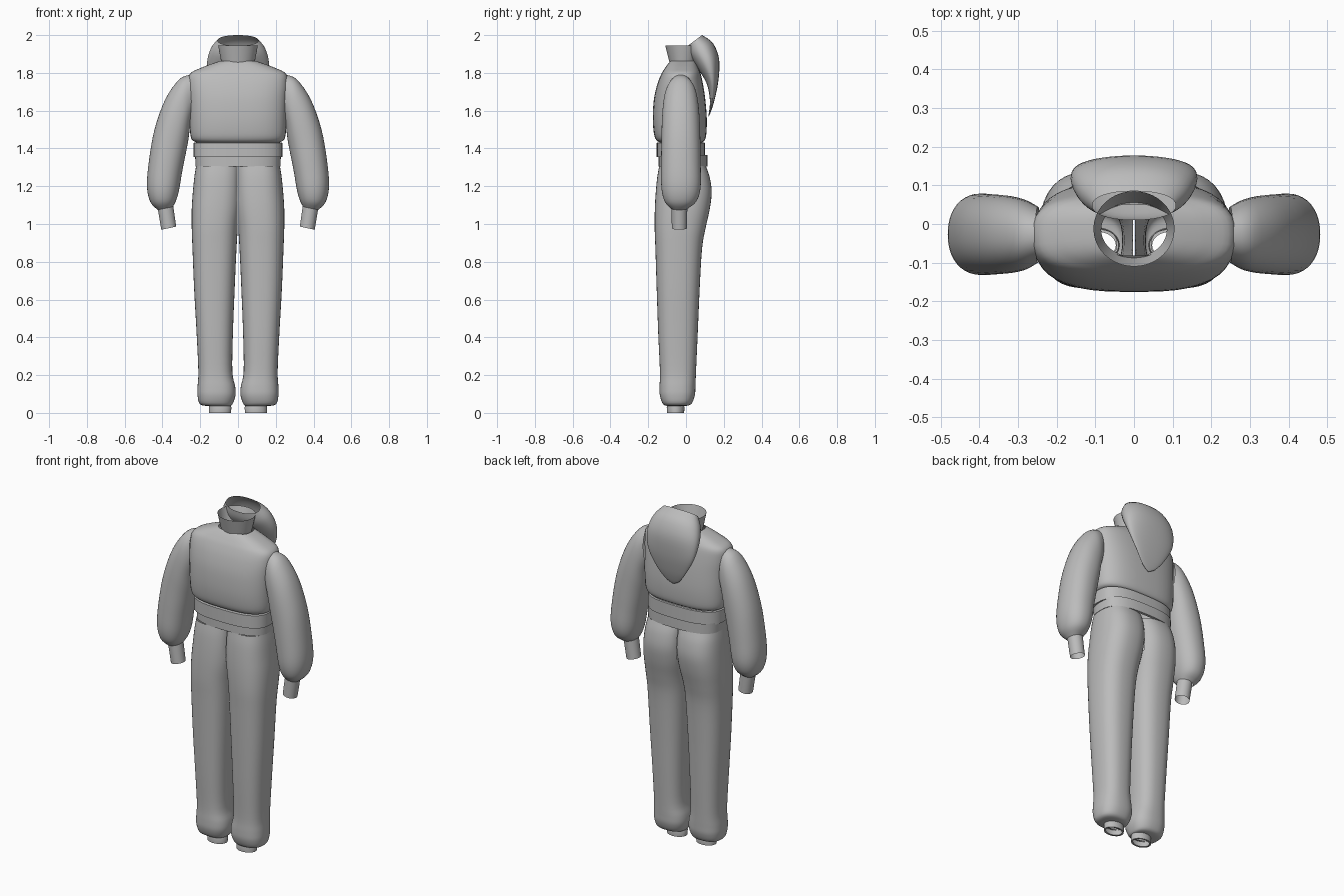
import bpy, math

cloth = bpy.data.materials.new("grey_cloth")
cloth.diffuse_color = (0.5, 0.5, 0.5, 1)


def spline(rings, steps):
    """Smoothly interpolate between key rings (Catmull-Rom)."""
    out = []
    for i in range(len(rings) - 1):
        p0, p1, p2 = rings[max(i - 1, 0)], rings[i], rings[i + 1]
        p3 = rings[min(i + 2, len(rings) - 1)]
        for s in range(steps):
            t = s / steps
            out.append([b + .5 * t * (c - a + t * (2*a - 5*b + 4*c - d + t * (3*(b - c) + d - a)))
                        for a, b, c, d in zip(p0, p1, p2, p3)])
    return out + [list(rings[-1])]


def loft(name, rings, power=2.0, steps=4, seg=40, mirror=False, split=None):
    """Open tube through rings (x0, x1, y0, y1, z, x tilt, y tilt)."""
    rings = [tuple(r) + (0,) * (7 - len(r)) for r in rings]
    if steps > 1:
        rings = spline(rings, steps)
    verts, faces = [], []
    for x0, x1, y0, y1, z, tx, ty in rings:
        for k in range(seg):
            a = 2 * math.pi * k / seg
            c = math.copysign(abs(math.cos(a)) ** (2 / power), math.cos(a))
            s = math.copysign(abs(math.sin(a)) ** (2 / power), math.sin(a))
            x = (x0 + x1) / 2 + c * (x1 - x0) / 2
            if split is not None:
                x = max(x, 0.002)
            verts.append((x, (y0 + y1) / 2 + s * (y1 - y0) / 2, z + tx * c + ty * s))
    for i in range(len(rings) - 1):
        for k in range(seg):
            n = (k + 1) % seg
            f = (i*seg + k, i*seg + n, (i+1)*seg + n, (i+1)*seg + k)
            # leave the centre open where the two legs join
            if split is not None and all(verts[v][0] < .003 and verts[v][2] > split for v in f):
                continue
            faces.append(f[::-1])
    me = bpy.data.meshes.new(name)
    me.from_pydata(verts, [], faces)
    me.materials.append(cloth)
    ob = bpy.data.objects.new(name, me)
    bpy.context.collection.objects.link(ob)
    bpy.ops.object.select_all(action='DESELECT')
    ob.select_set(True)
    bpy.context.view_layer.objects.active = ob
    bpy.ops.object.shade_smooth_by_angle(angle=math.radians(40))
    if mirror:
        ob.modifiers.new("mirror", 'MIRROR').use_clip = False
    return ob


def sym(rx, y0, y1, z, ty=0):
    return (-rx, rx, y0, y1, z, 0, ty)


# bodice, tapering over the shoulders to the neck
loft("bodice", [sym(.098, -.082, .05, 1.862), sym(.14, -.095, .055, 1.848),
                sym(.20, -.112, .066, 1.825), sym(.255, -.13, .078, 1.795),
                sym(.264, -.152, .09, 1.74), sym(.26, -.17, .102, 1.66),
                sym(.257, -.176, .11, 1.56), sym(.253, -.17, .108, 1.48),
                sym(.243, -.158, .10, 1.445), sym(.22, -.14, .085, 1.432)], 2.8)

# standing collar
loft("collar", [sym(.105, -.11, .085, 1.945), sym(.09, -.09, .06, 1.865),
                sym(.085, -.085, .055, 1.845)], steps=1)

# waist bands
loft("upper_waistband", [sym(.222, -.14, .09, 1.432), sym(.235, -.155, .10, 1.43),
                         sym(.235, -.155, .10, 1.355), sym(.222, -.14, .09, 1.354)], 2.8, 1)
loft("lower_waistband", [sym(.227, -.145, .115, 1.365), sym(.225, -.145, .115, 1.305),
                         sym(.21, -.13, .10, 1.304)], 2.8, 1)

# hood hanging down the back, open at the top
loft("hood", [sym(.108, .01, .085, 1.972, .028), sym(.145, .02, .142, 1.925, .033),
              sym(.164, .06, .175, 1.85, .024), sym(.148, .108, .172, 1.755, .008),
              sym(.096, .126, .152, 1.66), sym(.045, .122, .132, 1.595),
              sym(.003, .117, .120, 1.57)], 2.2)

# puffed sleeves and wrist cuffs
loft("sleeve", [(.242, .255, -.10, .045, 1.675, .115), (.254, .312, -.118, .062, 1.64, .125),
                (.262, .385, -.127, .072, 1.555, .105), (.275, .442, -.13, .076, 1.44, .06),
                (.295, .472, -.132, .078, 1.305, .025), (.312, .482, -.13, .077, 1.19, .01),
                (.328, .464, -.113, .055, 1.12, -.004), (.345, .425, -.08, .01, 1.083, -.008)],
     2.2, mirror=True)
loft("wrist_cuff", [(.343, .424, -.077, .007, 1.088, -.01), (.327, .406, -.075, .005, .978, -.008)],
     steps=1, mirror=True)

# trouser legs joined at the hips, gathered above the ankles
loft("trouser_leg", [(-.02, .222, -.142, .105, 1.306), (-.022, .231, -.152, .125, 1.25),
                     (-.022, .239, -.16, .136, 1.17), (-.015, .245, -.165, .126, 1.08),
                     (.0, .245, -.166, .104, .98), (.008, .241, -.162, .085, .87),
                     (.018, .232, -.155, .072, .65), (.027, .219, -.147, .062, .42),
                     (.03, .21, -.138, .053, .22), (.015, .214, -.14, .05, .14),
                     (.014, .214, -.138, .046, .09), (.03, .2, -.12, .026, .045),
                     (.045, .15, -.09, -.015, .036)], 2.5, mirror=True, split=1.0)

# ankle cuffs
loft("ankle_cuff", [(.04, .152, -.098, -.012, .045), (.035, .154, -.102, -.008, .03),
                    (.037, .154, -.10, -.01, 0), (.047, .144, -.09, -.02, .001)],
     steps=1, mirror=True)
